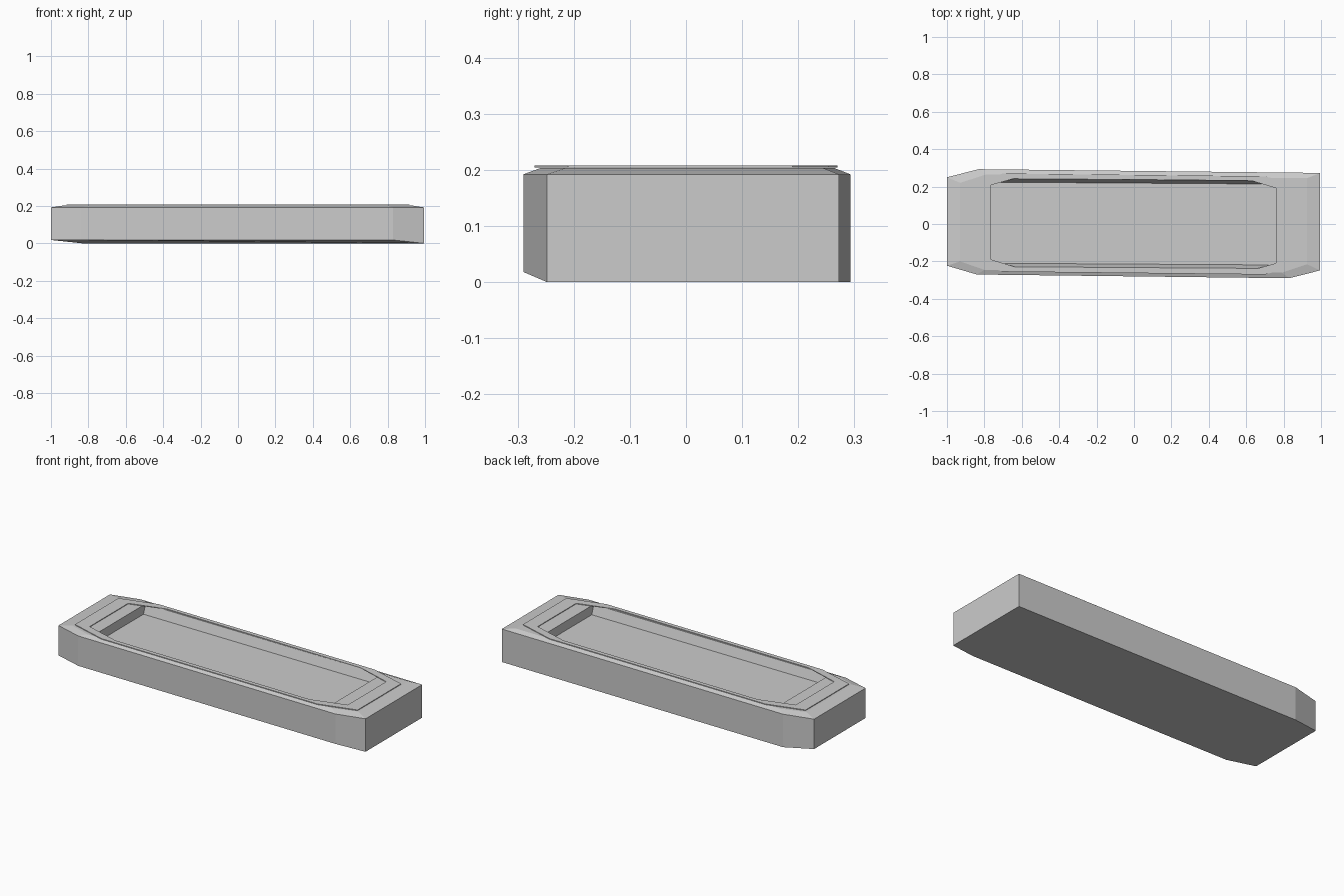
import bpy
import bmesh

cube = bpy.data.objects.get("Cube")
if cube:
    bpy.data.objects.remove(cube, do_unlink=True)

grey = bpy.data.materials.new("light_grey")
grey.use_nodes = True
colour = (0.6, 0.6, 0.6, 1)
grey.diffuse_color = colour
grey.node_tree.nodes["Principled BSDF"].inputs["Base Color"].default_value = colour


def loft(name, rings, cap_ends=True):
    """Join matching outlines into walls; cap the ends, or close the loop."""
    bm = bmesh.new()
    loops = [[bm.verts.new(p) for p in ring] for ring in rings]
    pairs = list(zip(loops, loops[1:]))
    if cap_ends:
        bm.faces.new(loops[0])
        bm.faces.new(loops[-1])
    else:
        pairs.append((loops[-1], loops[0]))
    for low, high in pairs:
        for i in range(len(low)):
            j = (i + 1) % len(low)
            bm.faces.new((low[i], low[j], high[j], high[i]))
    bmesh.ops.recalc_face_normals(bm, faces=bm.faces)
    mesh = bpy.data.meshes.new(name)
    bm.to_mesh(mesh)
    bm.free()
    mesh.materials.append(grey)
    obj = bpy.data.objects.new(name, mesh)
    bpy.context.collection.objects.link(obj)
    return obj


def at(outline, z):
    return [(x, y, z) for x, y in outline]


def rim_outline(end, side, end_y, side_y):
    """Skewed octagon, with point symmetry about the centre."""
    skew = 0.01
    half = [(-end, end_y + skew), (-side, side_y + skew),
            (side, side_y - skew / 2), (end, end_y - skew)]
    return half + [(-x, -y) for x, y in half]


# Tray body: skewed outline, uneven underside, sloped shoulder, recess
outline = [(-1, .25), (-.83, .293), (.995, .273), (.995, -.248),
           (.83, -.29), (-.84, -.27), (-1, -.223)]
base_z = [.018, 0, 0, 0, .018, .018, .018]
bottom = [(x, y, z) for (x, y), z in zip(outline, base_z)]
shoulder = [(-.93, .22), (-.79, .265), (.925, .245), (.925, -.215),
            (.79, -.26), (-.8, -.245), (-.93, -.2)]
mouth = [(-.765, .2), (-.765, .243), (.76, .232), (.76, -.2),
         (.76, -.238), (-.765, -.228), (-.765, -.18)]
floor = [(x, y * .92) for x, y in mouth]
loft("tray_body", [bottom, at(outline, .192), at(shoulder, .203),
                   at(mouth, .203), at(floor, .15)])

# Thin raised rim around the recess
outer = rim_outline(.917, .7, .2, .26)
inner = rim_outline(.838, .63, .177, .236)
loft("rim", [at(outer, .204), at(outer, .208),
             at(inner, .208), at(inner, .204)], cap_ends=False)
